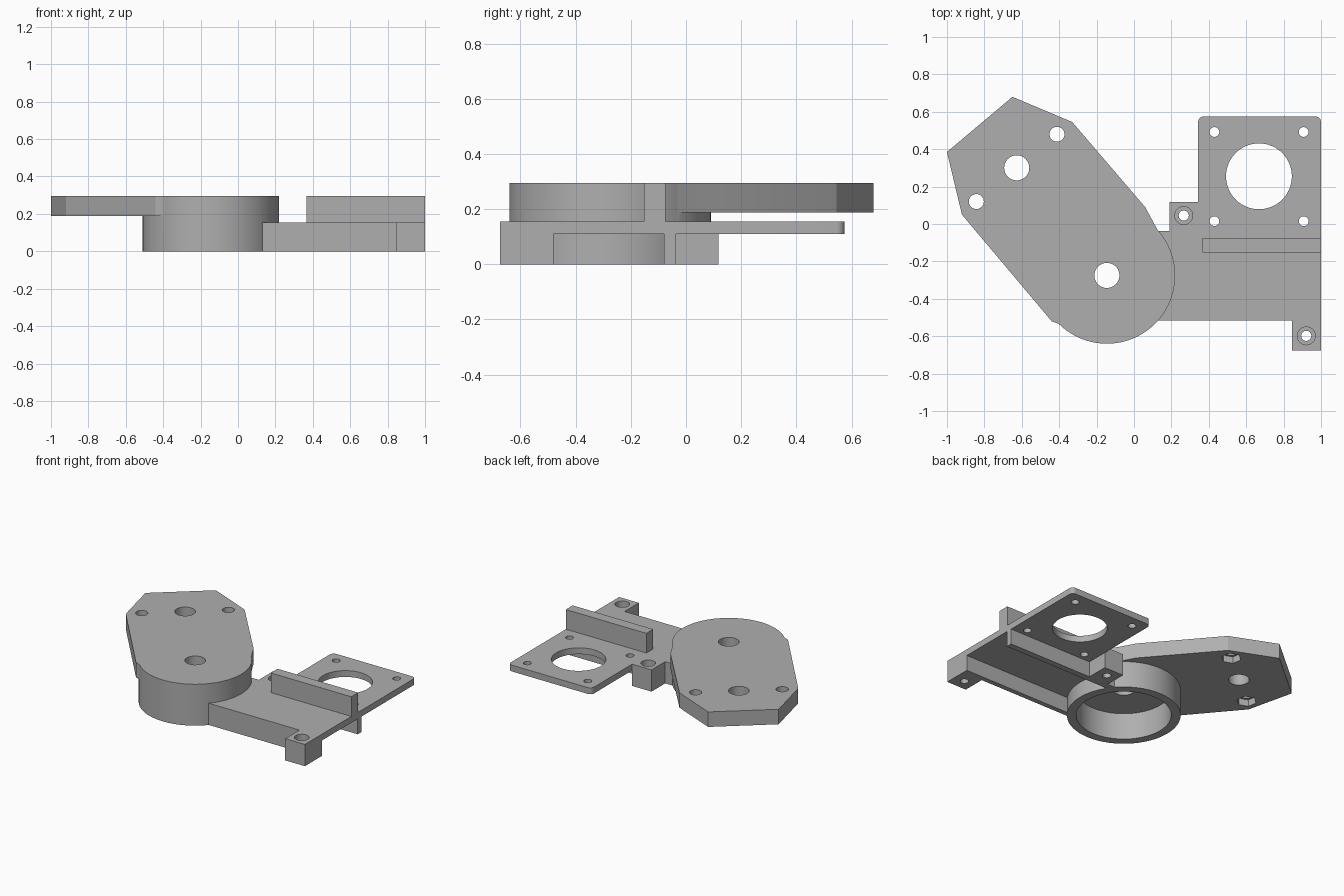
import bpy, bmesh, math

if "Cube" in bpy.data.objects:
    bpy.data.objects.remove(bpy.data.objects["Cube"])

grey = bpy.data.materials.new("plain grey")
grey.diffuse_color = (0.43, 0.43, 0.43, 1)
grey.use_nodes = True
grey.node_tree.nodes["Principled BSDF"].inputs["Base Color"].default_value = grey.diffuse_color


def arc(cx, cy, r, a0=0, a1=360, n=64):
    """Points along an arc; a full turn leaves out the repeated end point."""
    last = n if a1 - a0 == 360 else n + 1
    return [(cx + r * math.cos(math.radians(a0 + (a1 - a0) * i / n)),
             cy + r * math.sin(math.radians(a0 + (a1 - a0) * i / n))) for i in range(last)]


def rect(x0, x1, y0, y1):
    return [(x0, y0), (x1, y0), (x1, y1), (x0, y1)]


def prism(name, points, z0, z1):
    bm = bmesh.new()
    face = bm.faces.new([bm.verts.new((x, y, z0)) for x, y in points])
    top = bmesh.ops.extrude_face_region(bm, geom=[face])["geom"]
    bmesh.ops.translate(bm, vec=(0, 0, z1 - z0),
                        verts=[v for v in top if isinstance(v, bmesh.types.BMVert)])
    bmesh.ops.recalc_face_normals(bm, faces=bm.faces)
    mesh = bpy.data.meshes.new(name)
    bm.to_mesh(mesh)
    bm.free()
    mesh.materials.append(grey)
    ob = bpy.data.objects.new(name, mesh)
    bpy.context.collection.objects.link(ob)
    return ob


def combine(body, other, operation):
    """Apply one boolean to the body and remove the helper."""
    mod = body.modifiers.new("bool", 'BOOLEAN')
    mod.operation, mod.object, mod.solver = operation, other, 'EXACT'
    bpy.context.view_layer.objects.active = body
    bpy.ops.object.modifier_apply(modifier=mod.name)
    bpy.data.objects.remove(other)


HUB = (-0.145, -0.275)
DECK0, DECK1, TOP = 0.11, 0.155, 0.295

# Swing arm and round hub
body = prism("motor_bracket", [(-0.44, -0.52), (-0.40, -0.535), HUB, (0.125, -0.03),
                               (0.06, 0.09), (-0.33, 0.545), (-0.65, 0.68),
                               (-1, 0.385), (-0.92, 0.05)], 0.188, TOP)
parts = [
    prism("hub", arc(*HUB, 0.365, n=96), 0, TOP),
    # Deck with front wall, rear rib and upright rail
    prism("deck", rect(0, 1, -0.515, -0.037), DECK0, DECK1),
    prism("front_wall", rect(0.08, 1, -0.515, -0.48), 0, DECK1),
    prism("rear_rib", rect(0.1, 1, -0.08, -0.037), 0, DECK1),
    prism("rail", rect(0.365, 1, -0.152, -0.075), DECK0, TOP),
    # Screw blocks
    prism("front_block", rect(0.845, 1, -0.675, -0.48), 0, DECK1),
    prism("rear_block", rect(0.19, 0.343, -0.06, 0.117), 0, DECK1),
    # Motor plate with rounded back corners
    prism("motor_plate", [(0.343, -0.1), (1, -0.1)] + arc(0.97, 0.545, 0.03, 0, 90, 8)
          + arc(0.373, 0.545, 0.03, 90, 180, 8), DECK0, DECK1),
]
for part in parts:
    combine(body, part, 'UNION')

# Hub bore, open below
cuts = [(arc(*HUB, 0.305, n=96), -0.1, 0.188)]
# Shaft holes in the arm
for c in (HUB, (-0.627, 0.3)):
    cuts.append((arc(*c, 0.067, n=48), -0.1, 0.4))
# Bolt holes with hexagonal nut pockets underneath
for c in ((-0.412, 0.48), (-0.843, 0.12)):
    cuts.append((arc(*c, 0.04, n=32), -0.1, 0.4))
    cuts.append((arc(*c, 0.065, 40, 400, n=6), -0.1, 0.235))
# Motor opening and its four screw holes
cuts.append((arc(0.668, 0.255, 0.176), -0.1, 0.25))
for x in (0.43, 0.907):
    for y in (0.015, 0.492):
        cuts.append((arc(x, y, 0.026, n=32), 0.05, 0.25))
# Counterbored screw holes in the blocks
for c in ((0.266, 0.045), (0.921, -0.598)):
    cuts.append((arc(*c, 0.027, n=32), -0.1, 0.25))
    cuts.append((arc(*c, 0.048, n=32), 0.1, 0.25))
for points, z0, z1 in cuts:
    combine(body, prism("cutter", points, z0, z1), 'DIFFERENCE')

body.select_set(True)
bpy.context.view_layer.objects.active = body
bpy.ops.object.shade_smooth_by_angle(angle=math.radians(25))
